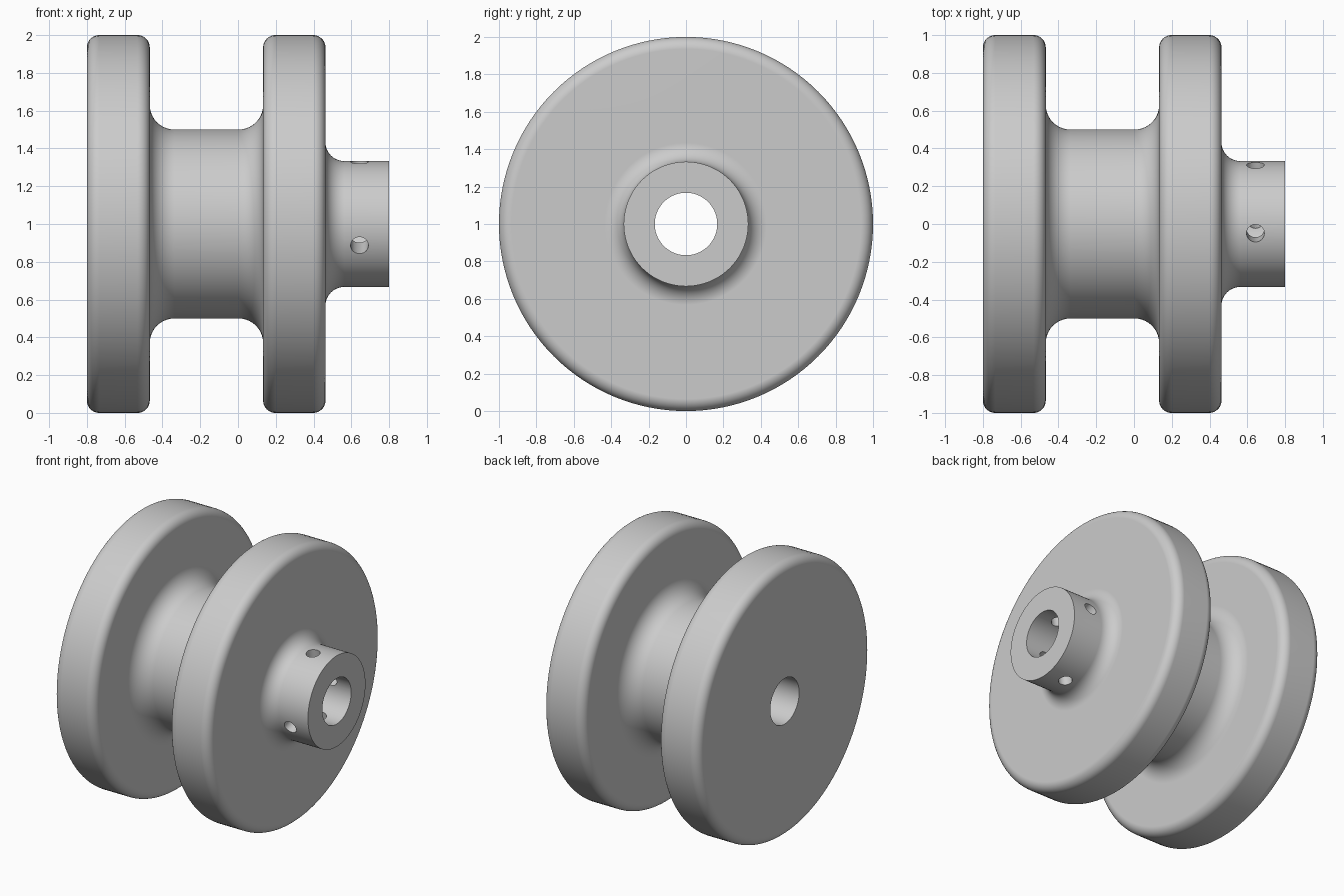
import bpy
import bmesh
from math import sin, cos, pi, radians, tau
from mathutils import Matrix, Vector

cube = bpy.data.objects.get("Cube")
if cube:
    bpy.data.objects.remove(cube, do_unlink=True)

SEGMENTS = 128
CENTRE = Vector((0, 0, 1))

grey = bpy.data.materials.new("plain grey")
grey.use_nodes = True
grey.diffuse_color = (0.6, 0.6, 0.6, 1)
grey.node_tree.nodes["Principled BSDF"].inputs["Base Color"].default_value = grey.diffuse_color


def arc(x, r, radius, start, end, steps=10):
    """Quarter round about (x, r) in the profile plane, angles in degrees."""
    angles = [radians(start + (end - start) * i / steps) for i in range(steps + 1)]
    return [(x + radius * cos(a), r + radius * sin(a)) for a in angles]


def flange(left, right, edge=0.065):
    """Rim of one disc with both corners rounded."""
    return (arc(left + edge, 1 - edge, edge, 180, 90)
            + arc(right - edge, 1 - edge, edge, 90, 0))


def add_object(name, bm):
    mesh = bpy.data.meshes.new(name)
    bm.to_mesh(mesh)
    bm.free()
    obj = bpy.data.objects.new(name, mesh)
    bpy.context.collection.objects.link(obj)
    return obj


# Section of the spool: bore, flange, drum, flange, hub
BORE, DRUM, HUB = 0.167, 0.5, 0.333
F1, F2 = 0.13, 0.1
profile = [(-0.8, BORE)]
profile += flange(-0.8, -0.467)
profile += arc(-0.467 + F1, DRUM + F1, F1, 180, 270)
profile += arc(0.133 - F1, DRUM + F1, F1, 270, 360)
profile += flange(0.133, 0.463)
profile += arc(0.463 + F2, HUB + F2, F2, 180, 270)
profile += [(0.8, HUB), (0.8, BORE)]

# Turn the closed section around the x axis
bm = bmesh.new()
rings = []
for s in range(SEGMENTS):
    a = tau * s / SEGMENTS
    rings.append([bm.verts.new((x, r * cos(a), 1 + r * sin(a))) for x, r in profile])
count = len(profile)
for s in range(SEGMENTS):
    here, there = rings[s], rings[(s + 1) % SEGMENTS]
    for i in range(count):
        j = (i + 1) % count
        bm.faces.new((here[i], here[j], there[j], there[i]))
bmesh.ops.recalc_face_normals(bm, faces=bm.faces)
spool = add_object("spool", bm)
spool.data.materials.append(grey)

# Two cross-drilled pin holes through the hub
bpy.context.view_layer.objects.active = spool
spool.select_set(True)
for angle in (20, 98.5):
    bm = bmesh.new()
    bmesh.ops.create_cone(bm, cap_ends=True, segments=32,
                          radius1=0.047, radius2=0.047, depth=1)
    place = (Matrix.Translation(CENTRE + Vector((0.643, 0, 0)))
             @ Matrix.Rotation(radians(angle) - pi / 2, 4, 'X'))
    bmesh.ops.transform(bm, matrix=place, verts=bm.verts)
    cutter = add_object("pin_hole_cutter", bm)
    cutter.hide_render = True
    cut = spool.modifiers.new("pin hole", 'BOOLEAN')
    cut.object = cutter
    cut.operation = 'DIFFERENCE'
    cut.solver = 'EXACT'
    bpy.ops.object.modifier_apply(modifier=cut.name)
    bpy.data.objects.remove(cutter, do_unlink=True)

# Smooth rounds, crisp hub, bore and hole edges
bpy.ops.object.shade_smooth_by_angle(angle=radians(30))
weighted = spool.modifiers.new("flat face normals", 'WEIGHTED_NORMAL')
weighted.keep_sharp = True
